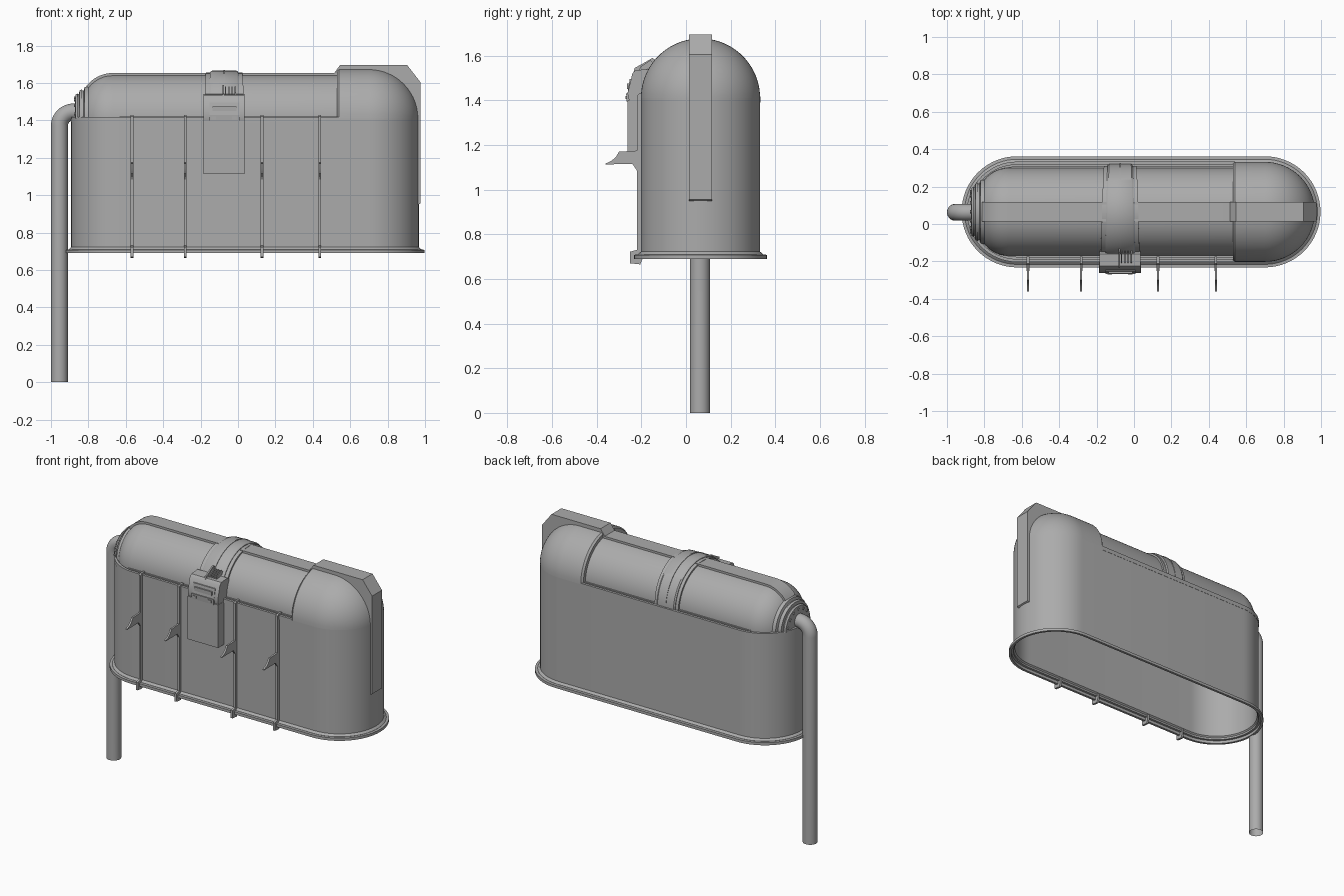
import bpy, bmesh
from math import sin, cos, pi, radians

if "Cube" in bpy.data.objects:
    bpy.data.objects.remove(bpy.data.objects["Cube"])

Y0, Z0 = 0.065, 1.41        # axis of the long rounded body
XL, XR = -0.625, 0.70       # centres of the rounded ends

grey = bpy.data.materials.new("dark_grey")
grey.diffuse_color = (0.41, 0.41, 0.41, 1)
grey.use_nodes = True
grey.node_tree.nodes["Principled BSDF"].inputs["Base Color"].default_value = grey.diffuse_color


def finish(name, bm, angle=35):
    bmesh.ops.remove_doubles(bm, verts=bm.verts, dist=1e-5)
    bmesh.ops.recalc_face_normals(bm, faces=bm.faces)
    me = bpy.data.meshes.new(name)
    bm.to_mesh(me)
    bm.free()
    me.materials.append(grey)
    ob = bpy.data.objects.new(name, me)
    bpy.context.collection.objects.link(ob)
    bpy.ops.object.select_all(action='DESELECT')
    bpy.context.view_layer.objects.active = ob
    ob.select_set(True)
    bpy.ops.object.shade_smooth_by_angle(angle=radians(angle))
    return ob


def loft(name, loops, ring=False, caps=False):
    """Join point loops into a surface; ring closes each loop."""
    bm = bmesh.new()
    rows = [[bm.verts.new(p) for p in l] for l in loops]
    n = len(rows[0])
    for a, b in zip(rows, rows[1:]):
        for i in range(n if ring else n - 1):
            j = (i + 1) % n
            bm.faces.new((a[i], a[j], b[j], b[i]))
    if caps:
        bm.faces.new(rows[0])
        bm.faces.new(rows[-1])
    return finish(name, bm)


def extrude(name, pts, lo, hi, axis):
    """Prism from a side outline: axis 'x' takes (y, z), axis 'y' takes (x, z)."""
    put = (lambda p, d: (d, p[0], p[1])) if axis == 'x' else (lambda p, d: (p[0], d, p[1]))
    return loft(name, [[put(p, lo) for p in pts], [put(p, hi) for p in pts]], ring=True, caps=True)


def box(name, x0, x1, y0, y1, z0, z1):
    return extrude(name, [(y0, z0), (y1, z0), (y1, z1), (y0, z1)], x0, x1, 'x')


def half_turn(name, prof, steps=40, solid=False, cx=0, widen=lambda t: 1):
    """Sweep an (x, radius) profile over the top from front to back."""
    loops = []
    for i in range(steps + 1):
        t = i / steps
        a = pi * t
        loops.append([(cx + x * widen(t), Y0 - r * cos(a), Z0 + r * sin(a)) for x, r in prof])
    return loft(name, loops, ring=solid, caps=solid)


def left_u(r, z, n=32, x_end=0.54):
    arc = [(XL - r * sin(pi * i / n), Y0 - r * cos(pi * i / n), z) for i in range(n + 1)]
    return [(x_end, Y0 - r, z)] + arc + [(x_end, Y0 + r, z)]


def stadium(r, z, n=32):
    arc = [(XR + r * sin(pi * i / n), Y0 + r * cos(pi * i / n), z) for i in range(n + 1)]
    return left_u(r, z, n)[1:-1] + arc


# Hollow lower shell with thin bottom flange
shell = [(0.258, 1.41), (0.258, 0.73), (0.281, 0.71), (0.281, 0.69), (0.297, 0.69), (0.297, 0.708),
         (0.267, 0.71), (0.267, 1.41)]
loft("lower_shell", [stadium(r, z) for r, z in shell], ring=True)

# Lip and ledge around the lower hood
lip = [(0.266, 1.39), (0.2685, 1.39), (0.2685, 1.418), (0.252, 1.418), (0.252, 1.40),
       (0.243, 1.40), (0.243, 1.42), (0.19, 1.42)]
loft("shell_lip", [left_u(r, z) for r, z in lip])

# Tall rounded end
end = [(0.528, 0.20), (0.528, 0.257), (0.54, 0.267)]
end += [(XR + 0.267 * sin(a), 0.267 * cos(a)) for a in [pi / 2 * i / 16 for i in range(17)]]
half_turn("tall_end", end)

# Lower long hood with rounded left end
hood = [(0.54, 0.235)]
hood += [(-0.67 - 0.165 * sin(a), 0.07 + 0.165 * cos(a)) for a in [pi / 2 * i / 12 for i in range(13)]]
half_turn("long_hood", hood + [(-0.835, 0)])

# Flat strip along the top of the hood
arc = [(-0.67 - 0.175 * sin(a), Z0 + 0.07 + 0.173 * cos(a)) for a in [radians(6 * i) for i in range(10)]]
extrude("top_strip", [(0.54, 1.60), (0.54, 1.653)] + arc + [(-0.77, 1.56), (-0.65, 1.60)],
        0.013, 0.117, 'y')

# Angular spine over the tall end
extrude("end_spine", [(0.505, 1.64), (0.545, 1.695), (0.905, 1.695), (0.975, 1.605), (0.975, 0.955),
                      (0.955, 0.945), (0.94, 1.45), (0.85, 1.60), (0.70, 1.64)], 0.013, 0.117, 'y')

# Stepped collar and bolts where the pipe enters
collar = [(-0.785, 0.176), (-0.82, 0.168), (-0.825, 0.150), (-0.835, 0.150), (-0.835, 0.156),
          (-0.848, 0.150), (-0.85, 0.13), (-0.858, 0.13), (-0.858, 0.135), (-0.868, 0.128),
          (-0.872, 0.10), (-0.872, 0)]
half_turn("pipe_collar", collar)
for k in range(7):
    a = pi * (k + 0.5) / 7
    cy, cz = Y0 - 0.11 * cos(a), Z0 + 0.11 * sin(a)
    loft("collar_bolt", [[(x, cy + 0.009 * cos(b), cz + 0.009 * sin(b))
                          for b in [pi / 3 * i for i in range(6)]] for x in (-0.85, -0.876)],
         ring=True, caps=True)

# Bent down pipe, open at the bottom
path = [(-0.955, 0, 0)]
path += [(-0.88 - 0.075 * cos(a), 1.37 + 0.075 * sin(a), a) for a in [pi / 2 * i / 12 for i in range(13)]]
path += [(-0.83, 1.445, pi / 2)]
rings = []
for px, pz, a in path:
    rings.append([(px - 0.045 * cos(b) * cos(a), 0.0625 + 0.045 * sin(b), pz + 0.045 * cos(b) * sin(a))
                  for b in [2 * pi * i / 28 for i in range(28)]])
loft("down_pipe", rings, ring=True)

# Strap over the hood, wider towards the front
CX = -0.074
taper = lambda t: 1.25 - 0.25 * t
half_turn("strap", [(-0.086, 0.225), (-0.086, 0.246), (0.086, 0.246), (0.086, 0.225)],
          solid=True, cx=CX, widen=taper)
half_turn("strap_raised_band", [(-0.066, 0.23), (-0.066, 0.25), (-0.058, 0.256), (0.058, 0.256),
                                (0.066, 0.25), (0.066, 0.23)], solid=True, cx=CX, widen=taper)

# Latch housing and front plate below it
extrude("latch_housing", [(-0.16, 1.40), (-0.255, 1.40), (-0.262, 1.43), (-0.24, 1.52), (-0.225, 1.535),
                          (-0.16, 1.54), (-0.12, 1.50)], -0.185, 0.035, 'x')
box("front_plate", -0.187, 0.037, -0.262, -0.195, 1.115, 1.40)
extrude("latch_panel", [(-0.22, 1.395), (-0.266, 1.395), (-0.268, 1.43), (-0.262, 1.43), (-0.252, 1.495),
                        (-0.22, 1.50)], -0.153, 0.008, 'x')
box("latch_window", -0.135, -0.008, -0.264, -0.23, 1.45, 1.475)
for x in (-0.13, -0.02):
    box("latch_button", x - 0.012, x + 0.012, -0.271, -0.25, 1.405, 1.42)

# Small ribs and lever on the latch
for i in range(4):
    x = -0.066 + 0.017 * i
    extrude("latch_rib", [(-0.21, 1.53), (-0.205, 1.55), (-0.16, 1.58), (-0.13, 1.55)],
            x - 0.003, x + 0.003, 'x')
extrude("latch_lever", [(-0.235, 1.525), (-0.23, 1.545), (-0.18, 1.572), (-0.15, 1.59), (-0.13, 1.575),
                        (-0.17, 1.53)], -0.083, -0.074, 'x')
half_turn("strap_seam", [(-0.004, 0.24), (-0.004, 0.259), (0.004, 0.259), (0.004, 0.24)],
          solid=True, cx=CX)

# Vertical straps with hooks on the front
for x in (-0.567, -0.283, 0.128, 0.438):
    extrude("front_bar", [(-0.175, 1.41), (-0.175, 1.43), (-0.21, 1.43), (-0.22, 1.42), (-0.22, 0.73),
                          (-0.25, 0.722), (-0.25, 0.67), (-0.205, 0.665), (-0.195, 0.69),
                          (-0.195, 1.40)], x - 0.007, x + 0.007, 'x')
    extrude("front_hook", [(-0.21, 1.175), (-0.30, 1.17), (-0.315, 1.145), (-0.335, 1.128), (-0.36, 1.117),
                           (-0.36, 1.113), (-0.24, 1.115), (-0.21, 1.07)], x - 0.006, x + 0.006, 'x')
